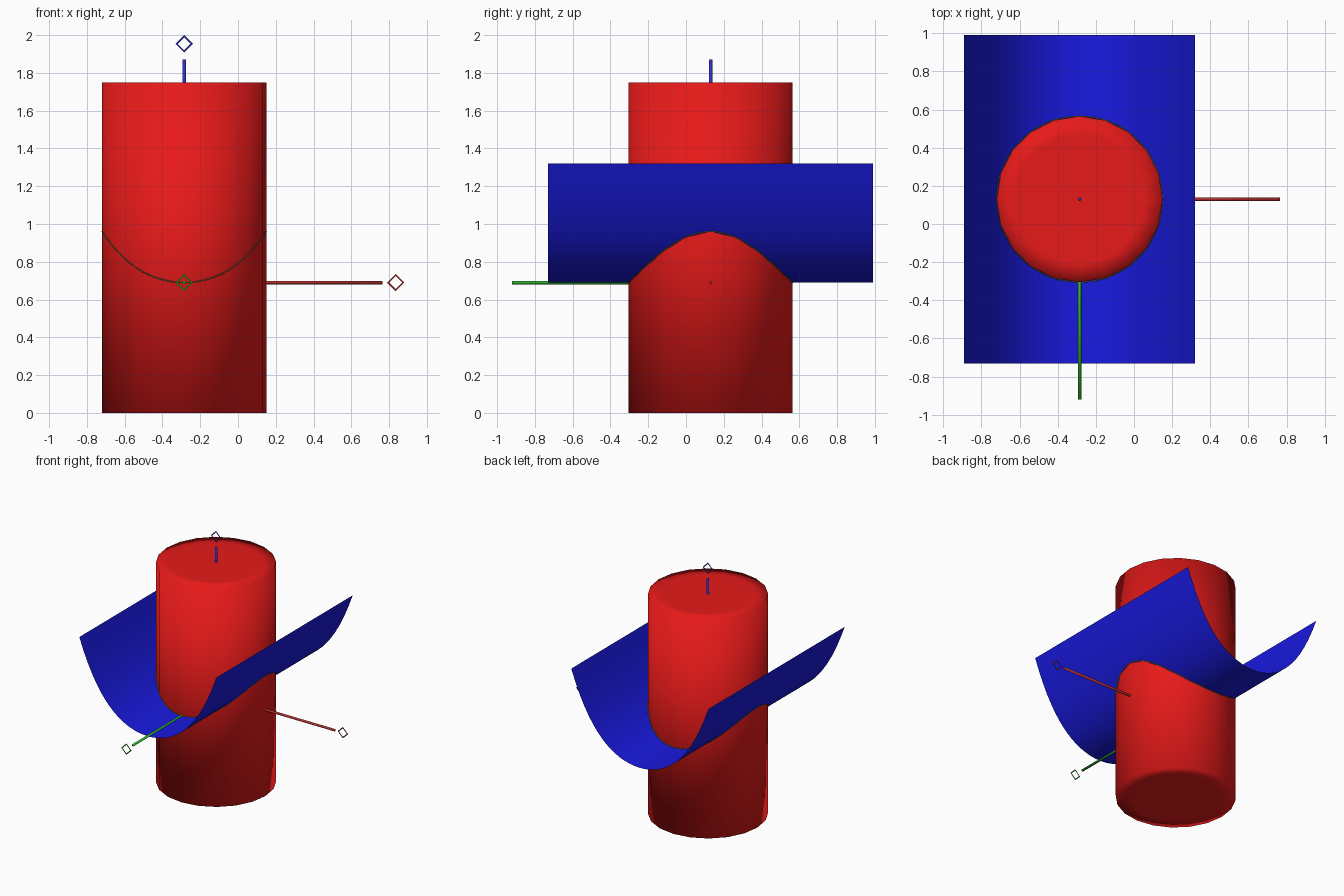
import bpy, bmesh, math
from mathutils import Vector

if "Cube" in bpy.data.objects:
    bpy.data.objects.remove(bpy.data.objects["Cube"])

ORIGIN = Vector((-0.285, 0.13, 0.69))   # where the axes meet
RADIUS, HEIGHT = 0.435, 1.75
HALF_WIDTH, HALF_LENGTH = 0.605, 0.86


def material(name, rgb):
    m = bpy.data.materials.new(name)
    m.diffuse_color = (*rgb, 1)
    m.use_nodes = True
    m.node_tree.nodes["Principled BSDF"].inputs["Base Color"].default_value = m.diffuse_color
    return m


def add_mesh(name, bm, mat, smooth=True):
    me = bpy.data.meshes.new(name)
    bmesh.ops.recalc_face_normals(bm, faces=bm.faces)
    for f in bm.faces:
        f.smooth = smooth
    bm.to_mesh(me)
    bm.free()
    me.materials.append(mat)
    ob = bpy.data.objects.new(name, me)
    bpy.context.collection.objects.link(ob)
    return ob


def trough_height(x):
    return 1.113 * x**2 + 1.66 * x**4


red = material("red", (0.8, 0.01, 0.01))
blue = material("blue", (0.01, 0.01, 0.75))
dark = material("dark_olive", (0.12, 0.15, 0.05))

# Upright cylinder with softly shaded caps
bm = bmesh.new()
bmesh.ops.create_cone(bm, cap_ends=True, segments=20, radius1=RADIUS,
                      radius2=RADIUS, depth=HEIGHT)
caps = [f for f in bm.faces if abs(f.normal.z) > 0.9]
bmesh.ops.inset_individual(bm, faces=caps, thickness=0.1)
cylinder = add_mesh("upright_cylinder", bm, red)
cylinder.location = (ORIGIN.x, ORIGIN.y, HEIGHT / 2)

# Trough: one curved profile swept along y
bm = bmesh.new()
rows = []
for i in range(33):
    x = HALF_WIDTH * (i / 16 - 1)
    rows.append([bm.verts.new((x, s * HALF_LENGTH, trough_height(x))) for s in (-1, 1)])
for a, b in zip(rows, rows[1:]):
    bm.faces.new((a[0], b[0], b[1], a[1]))
trough = add_mesh("trough_sheet", bm, blue)
trough.location = ORIGIN

# Thin line where the cylinder meets the trough
curve = bpy.data.curves.new("meeting_line", 'CURVE')
curve.dimensions = '3D'
curve.bevel_depth = 0.003
curve.bevel_resolution = 1
spline = curve.splines.new('POLY')
spline.points.add(79)
spline.use_cyclic_u = True
for i, p in enumerate(spline.points):
    t = math.tau * i / 80
    x, y = RADIUS * math.cos(t), RADIUS * math.sin(t)
    p.co = (x, y, trough_height(x), 1)
curve.materials.append(dark)
line = bpy.data.objects.new("meeting_line", curve)
line.location = ORIGIN
bpy.context.collection.objects.link(line)


# Axis rods, each with a plain diamond end marker facing the front
def axis(name, direction, length, marker, rgb):
    d = Vector(direction)
    bm = bmesh.new()
    bmesh.ops.create_cone(bm, cap_ends=True, segments=12, radius1=0.009,
                          radius2=0.009, depth=length)
    rod = add_mesh(name + "_rod", bm, material(name, rgb))
    rod.rotation_mode = 'QUATERNION'
    rod.rotation_quaternion = d.to_track_quat('Z', 'Y')
    rod.location = ORIGIN + d * length / 2

    bm = bmesh.new()
    rings = []
    for k in range(4):
        c, s = math.cos(k * math.pi / 2), math.sin(k * math.pi / 2)
        rings.append([bm.verts.new((r * c, 0, r * s)) for r in (0.034, 0.046)])
    for k in range(4):
        a, b = rings[k], rings[(k + 1) % 4]
        bm.faces.new((a[0], a[1], b[1], b[0]))
    tip = add_mesh(name + "_marker", bm, material(name + "_tip", [v * 0.6 for v in rgb]), False)
    tip.location = ORIGIN + d * marker


axis("x_axis", (1, 0, 0), 1.05, 1.12, (0.5, 0.03, 0.03))
axis("y_axis", (0, -1, 0), 1.05, 1.13, (0.03, 0.5, 0.03))
axis("z_axis", (0, 0, 1), 1.18, 1.264, (0.03, 0.03, 0.6))
